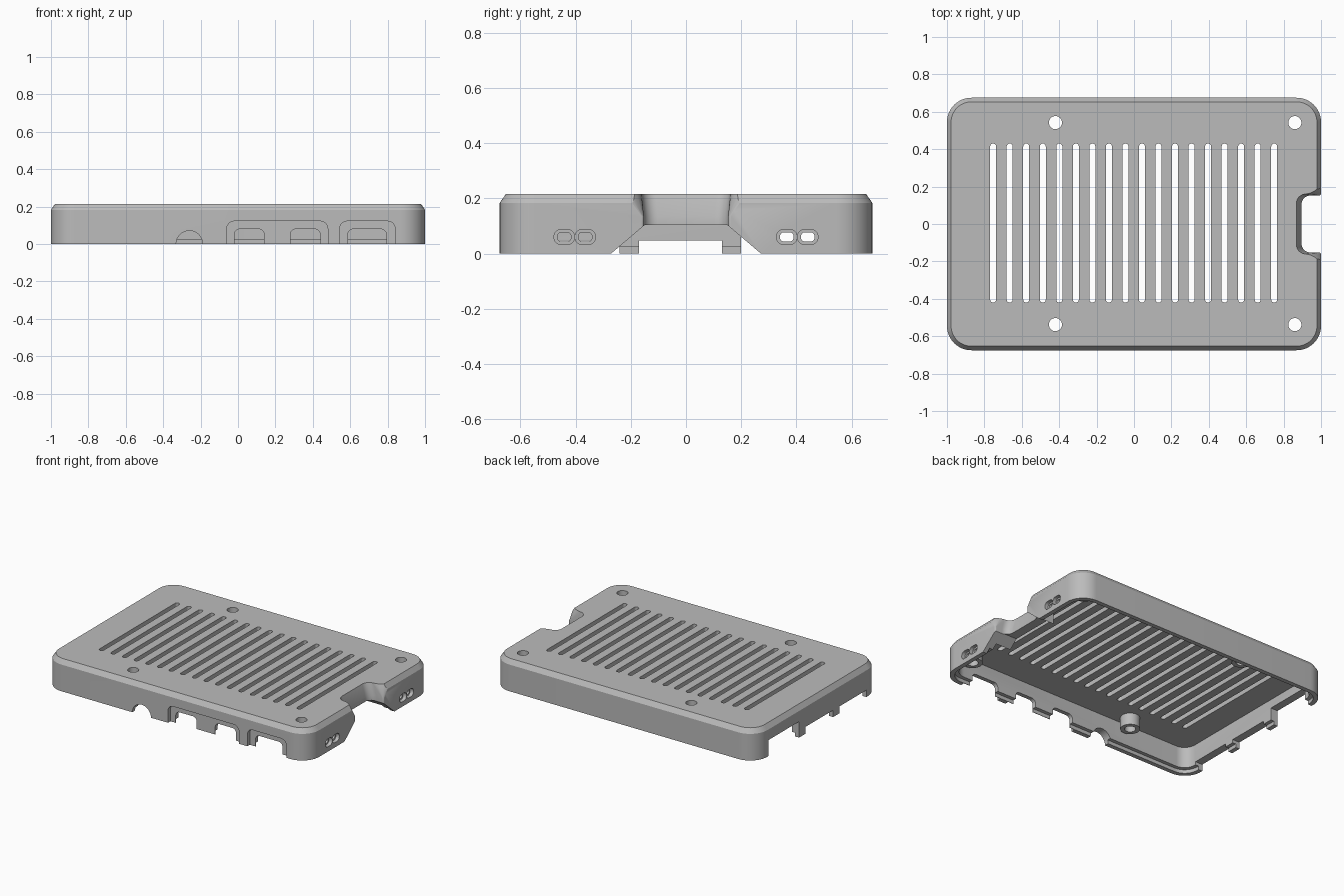
import bpy, bmesh, math

if "Cube" in bpy.data.objects:
    bpy.data.objects.remove(bpy.data.objects["Cube"])

gray = bpy.data.materials.new("plain_gray")
gray.use_nodes = True
gray.diffuse_color = (0.5, 0.5, 0.5, 1)
gray.node_tree.nodes["Principled BSDF"].inputs["Base Color"].default_value = (0.5, 0.5, 0.5, 1)


def arc(cx, cy, r, a0, a1, n=8):
    return [(cx + r * math.cos(math.radians(a0 + (a1 - a0) * i / n)),
             cy + r * math.sin(math.radians(a0 + (a1 - a0) * i / n))) for i in range(n + 1)]


def rounded(cx, cy, hw, hh, r, n=8):
    pts = []
    for k, (sx, sy) in enumerate([(1, 1), (-1, 1), (-1, -1), (1, -1)]):
        pts += arc(cx + sx * (hw - r), cy + sy * (hh - r), r, 90 * k, 90 * k + 90, n)
    return pts


def circle(cx, cy, r, n=32):
    return arc(cx, cy, r, 0, 360, n)[:-1]


def box(u0, u1, v0, v1):
    return [(u0, v0), (u1, v0), (u1, v1), (u0, v1)]


PLACE = {"x": lambda u, v, t: (t, u, v),
         "y": lambda u, v, t: (u, t, v),
         "z": lambda u, v, t: (u, v, t)}


def solid(name, lofts, axis="z"):
    """Each loft is a list of (outline, position along the axis)."""
    bm = bmesh.new()
    for sections in lofts:
        rings = [[bm.verts.new(PLACE[axis](u, v, t)) for u, v in outline]
                 for outline, t in sections]
        for low, high in zip(rings, rings[1:]):
            for i in range(len(low)):
                j = (i + 1) % len(low)
                bm.faces.new((low[i], low[j], high[j], high[i]))
        bm.faces.new(rings[0][::-1])
        bm.faces.new(rings[-1])
    bmesh.ops.recalc_face_normals(bm, faces=bm.faces)
    mesh = bpy.data.meshes.new(name)
    bm.to_mesh(mesh)
    bm.free()
    mesh.materials.append(gray)
    ob = bpy.data.objects.new(name, mesh)
    bpy.context.collection.objects.link(ob)
    return ob


def prisms(outlines, t0, t1, axis="z"):
    return solid("helper", [[(o, t0), (o, t1)] for o in outlines], axis)


def combine(tool, operation="DIFFERENCE"):
    tool.hide_render = True
    mod = case_lid.modifiers.new("shape", "BOOLEAN")
    mod.operation = operation
    mod.solver = "EXACT"
    mod.object = tool
    bpy.context.view_layer.objects.active = case_lid
    bpy.ops.object.modifier_apply(modifier=mod.name)
    bpy.data.objects.remove(tool)


# Outer body with chamfered top edge
HX, HY, TOP = 1.0, 0.675, 0.215
outer = rounded(0, 0, HX, HY, 0.13, 12)
inset = rounded(0, 0, HX - 0.022, HY - 0.022, 0.108, 12)
case_lid = solid("case_lid", [[(outer, 0), (outer, 0.183), (inset, TOP)]])

# Hollow inside, with a stepped rim along the bottom
combine(prisms([rounded(0, 0, HX - 0.055, HY - 0.055, 0.08)], -0.1, 0.17))
combine(prisms([rounded(0, 0, HX - 0.03, HY - 0.03, 0.1)], -0.1, 0.025))

# Screw bosses and the wall around the end notch
screws = [(x, y) for x in (-0.42, 0.86) for y in (-0.538, 0.542)]
combine(prisms([circle(x, y, 0.062) for x, y in screws], 0.09, 0.19), "UNION")
combine(prisms([box(0.83, 0.96, -0.21, 0.21)], 0.001, 0.18), "UNION")


# End notch, flaring towards the top and the mouth
def notch(x, y, mouth_x, mouth_r):
    half = arc(x + 0.05, y - 0.05, 0.05, 180, 90)
    half += arc(mouth_x, y + mouth_r, mouth_r, 270, 360)
    half.append((1.1, y + mouth_r))
    return half + [(u, -v) for u, v in reversed(half)]


straight = notch(0.895, 0.153, 0.99, 0.01)
flared = notch(0.868, 0.16, 0.91, 0.1)
combine(solid("helper", [[(straight, -0.1), (straight, 0.135), (flared, TOP), (flared, 0.3)]]))
combine(prisms([[(-0.33, -0.05), (0.33, -0.05), (0.15, 0.103), (-0.15, 0.103)]], 0.8, 1.1, "x"))

# Ventilation slots and screw holes
slots = [rounded(-0.753 + 0.0884 * i, 0.005, 0.016, 0.425, 0.0155, 5) for i in range(18)]
combine(prisms(slots, 0.12, 0.3))
combine(prisms([circle(x, y, 0.035) for x, y in screws], -0.1, 0.3))

# Front port recesses, port openings and round socket opening
recesses = [rounded(x, 0, w, 0.122, 0.04) for x, w in ((0.21, 0.27), (0.692, 0.148))]
combine(prisms(recesses, -0.8, -HY + 0.027, "y"))
ports = [rounded(x, 0, w, 0.08, 0.03) for x, w in ((0.06, 0.08), (0.36, 0.08), (0.69, 0.103))]
ports.append(circle(-0.26, 0, 0.071))
combine(prisms(ports, -0.8, -0.55, "y"))

# Large openings in the opposite end, leaving two narrow tabs
openings = [box(0.2, 0.53, -0.05, 0.11), box(-0.17, 0.13, -0.05, 0.047),
            box(-0.53, -0.24, -0.05, 0.047)]
combine(prisms(openings, -1.1, -0.85, "x"))

# Paired strap holes with countersinks in the notched end
centres = [s * y for s in (-1, 1) for y in (0.365, 0.441)]
combine(prisms([rounded(y, 0.06, 0.037, 0.027, 0.025) for y in centres], 0.975, 1.1, "x"))
combine(prisms([rounded(y, 0.06, 0.024, 0.016, 0.011) for y in centres], 0.9, 1.1, "x"))

# Smooth the rounded walls and keep the edges crisp
bpy.ops.object.select_all(action="DESELECT")
case_lid.select_set(True)
bpy.context.view_layer.objects.active = case_lid
bpy.ops.object.shade_smooth_by_angle(angle=math.radians(25))
